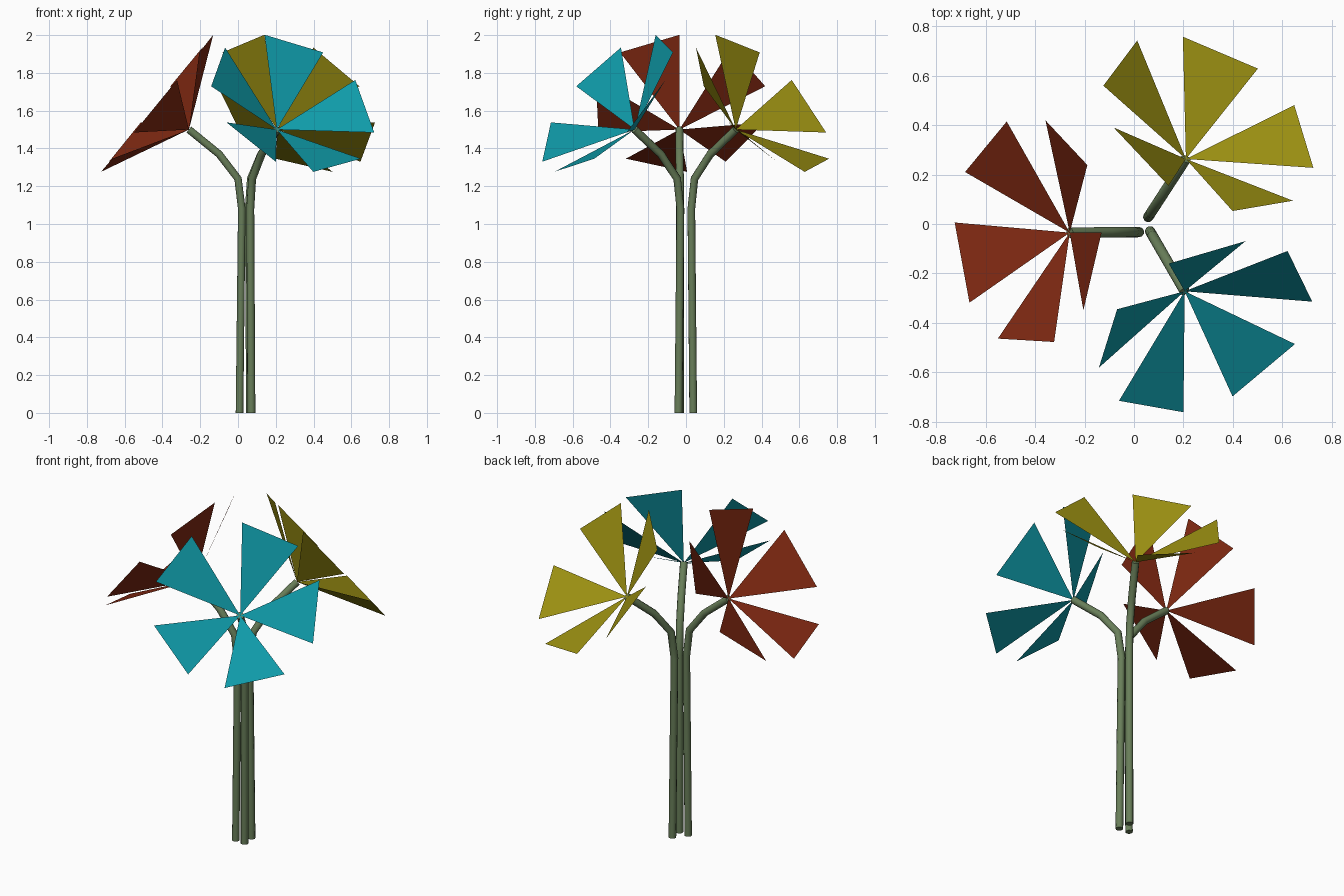
import bpy, bmesh, math
from mathutils import Vector

if "Cube" in bpy.data.objects:
    bpy.data.objects.remove(bpy.data.objects["Cube"])


def material(name, rgb):
    m = bpy.data.materials.new(name)
    m.diffuse_color = (*rgb, 1)
    m.use_nodes = True
    m.node_tree.nodes["Principled BSDF"].inputs["Base Color"].default_value = m.diffuse_color
    return m


STEM_GREEN = material("stem_green", (0.14, 0.21, 0.10))

# Petal start and end angles around the bloom axis, in degrees
PETALS = [(0, 42), (70, 115), (143.5, 185.5), (212, 254), (284.5, 324.5)]
RIM_RADIUS = 0.47
BLOOM_DEPTH = 0.218
BLOOM_TILT = math.radians(39.3)

# Stem path: (distance inward from the bloom centre, height)
STEM = [(0.268, 0), (0.28, 1.08), (0.26, 1.24), (0.16, 1.37), (0.0, 1.5)]


def make_stem(name, head, out):
    curve = bpy.data.curves.new(name, 'CURVE')
    curve.dimensions = '3D'
    curve.bevel_depth = 0.021
    curve.bevel_resolution = 3
    curve.use_fill_caps = True
    spline = curve.splines.new('POLY')
    spline.points.add(len(STEM) - 1)
    for point, (inward, z) in zip(spline.points, STEM):
        p = head - out * inward
        point.co = (p.x, p.y, z, 1)
    curve.materials.append(STEM_GREEN)
    tmp = bpy.data.objects.new(name + "_path", curve)
    bpy.context.collection.objects.link(tmp)
    # Turn the swept path into a mesh stem
    mesh = bpy.data.meshes.new_from_object(
        tmp.evaluated_get(bpy.context.evaluated_depsgraph_get()))
    bpy.data.objects.remove(tmp)
    obj = bpy.data.objects.new(name, mesh)
    bpy.context.collection.objects.link(obj)
    bpy.context.view_layer.objects.active = obj
    obj.select_set(True)
    bpy.ops.object.shade_smooth_by_angle(angle=math.radians(50))
    obj.select_set(False)


def make_bloom(name, head, out, mat):
    # Open cone of flat triangular petals, facing up and outward
    side = Vector((-out.y, out.x, 0))
    up = Vector((0, 0, 1))
    axis = out * math.cos(BLOOM_TILT) + up * math.sin(BLOOM_TILT)
    rise = up * math.cos(BLOOM_TILT) - out * math.sin(BLOOM_TILT)

    def rim(deg):
        a = math.radians(deg)
        return (head + axis * BLOOM_DEPTH
                + (rise * math.cos(a) + side * math.sin(a)) * RIM_RADIUS)

    bm = bmesh.new()
    centre = bm.verts.new(head)
    for a, b in PETALS:
        bm.faces.new((centre, bm.verts.new(rim(b)), bm.verts.new(rim(a))))
    mesh = bpy.data.meshes.new(name)
    bm.to_mesh(mesh)
    bm.free()
    mesh.materials.append(mat)
    bpy.context.collection.objects.link(bpy.data.objects.new(name, mesh))


# Three flowers: colour, bloom centre, outward direction
FLOWERS = [
    ("red", (0.22, 0.022, 0.006), (-0.26, -0.035), 180.5),
    ("yellow", (0.33, 0.28, 0.006), (0.21, 0.263), 57),
    ("teal", (0.005, 0.33, 0.40), (0.205, -0.272), -60),
]
for colour, rgb, (x, y), angle in FLOWERS:
    head = Vector((x, y, 1.5))
    a = math.radians(angle)
    out = Vector((math.cos(a), math.sin(a), 0))
    make_stem(colour + "_flower_stem", head, out)
    make_bloom(colour + "_flower_petals", head, out, material(colour, rgb))
